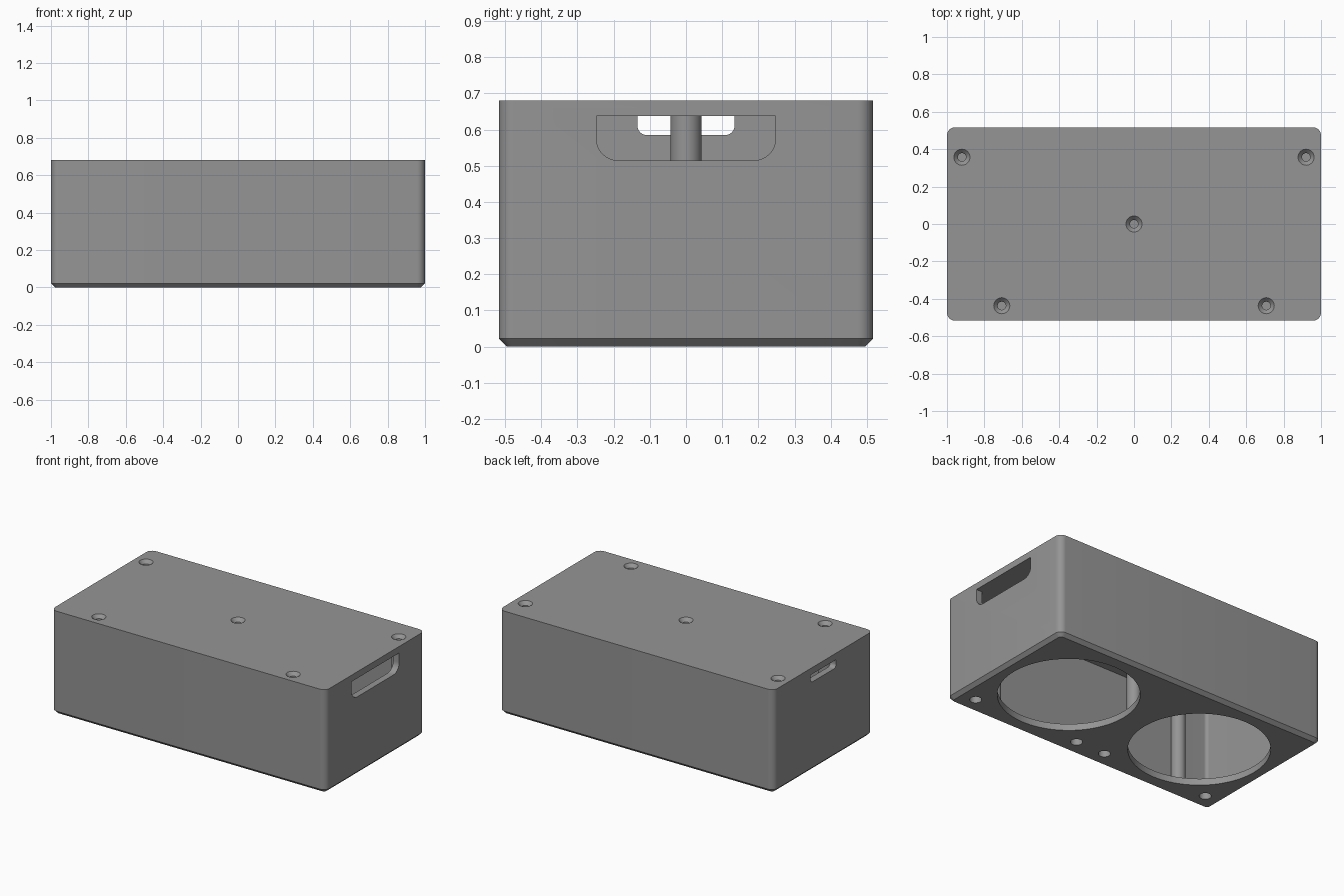
import bpy, bmesh, math

if "Cube" in bpy.data.objects:
    bpy.data.objects.remove(bpy.data.objects["Cube"])

W, D, H = 1.0, 0.517, 0.68      # half width, half depth, height
T, CH = 0.043, 0.022            # wall thickness, bottom chamfer
LID = H - T                     # underside of the top panel

grey = bpy.data.materials.new("grey plastic")
grey.diffuse_color = (0.3, 0.3, 0.3, 1)
grey.use_nodes = True
grey.node_tree.nodes["Principled BSDF"].inputs["Base Color"].default_value = grey.diffuse_color


def rounded(hw, hh, radii, n=8):
    """Rounded rectangle outline; radii run from the +,+ corner anticlockwise."""
    pts = []
    signs = [(1, 1), (-1, 1), (-1, -1), (1, -1)]
    for k, ((sx, sy), r) in enumerate(zip(signs, radii)):
        cx, cy = sx * (hw - r), sy * (hh - r)
        if r == 0:
            pts.append((cx, cy))
            continue
        for i in range(n + 1):
            a = math.pi / 2 * (k + i / n)
            pts.append((cx + r * math.cos(a), cy + r * math.sin(a)))
    return pts


def circle(r, x=0, y=0, n=32):
    return [(x + r * math.cos(2 * math.pi * i / n),
             y + r * math.sin(2 * math.pi * i / n)) for i in range(n)]


def loft(name, rings):
    """Closed solid through rings of 3D points with equal counts."""
    bm = bmesh.new()
    loops = [[bm.verts.new(p) for p in ring] for ring in rings]
    n = len(loops[0])
    for a, b in zip(loops, loops[1:]):
        for i in range(n):
            j = (i + 1) % n
            bm.faces.new((a[i], a[j], b[j], b[i]))
    bm.faces.new(loops[0][::-1])
    bm.faces.new(loops[-1])
    bmesh.ops.recalc_face_normals(bm, faces=bm.faces)
    mesh = bpy.data.meshes.new(name)
    bm.to_mesh(mesh)
    bm.free()
    mesh.materials.append(grey)
    ob = bpy.data.objects.new(name, mesh)
    bpy.context.collection.objects.link(ob)
    return ob


def at_z(pts, z):
    return [(x, y, z) for x, y in pts]


def cylinder(name, x, y, r, z0, z1, n=32):
    pts = circle(r, x, y, n)
    return loft(name, [at_z(pts, z0), at_z(pts, z1)])


def combine(target, tool, operation):
    mod = target.modifiers.new(operation.lower(), 'BOOLEAN')
    mod.operation, mod.solver, mod.object = operation, 'EXACT', tool
    bpy.context.view_layer.objects.active = target
    bpy.ops.object.modifier_apply(modifier=mod.name)
    bpy.data.objects.remove(tool)


# Outer body with rounded upright corners and a chamfered foot
R = 0.043
outer = rounded(W, D, [R] * 4)
box = loft("speaker_enclosure", [
    at_z(rounded(W - CH, D - CH, [R - CH] * 4), 0),
    at_z(outer, CH), at_z(outer, H)])

# Hollow interior
inner = rounded(W - T, D - T, [0.022] * 4)
combine(box, loft("cavity", [at_z(inner, T), at_z(inner, LID)]), 'DIFFERENCE')

# Screw posts joined to floor and top panel
screws = [(0, 0), (0.92, 0.357), (-0.92, 0.357), (0.707, -0.437), (-0.707, -0.437)]
for x, y in screws:
    combine(box, cylinder("post", x, y, 0.043, T / 2, LID + T / 2), 'UNION')

# Countersunk blind screw holes in the top
for x, y in screws:
    profile = [(0.022, 0.42), (0.022, H - 0.022), (0.043, H), (0.043, H + 0.02)]
    tool = loft("screw", [at_z(circle(r, x, y), z) for r, z in profile])
    combine(box, tool, 'DIFFERENCE')

# Large driver openings and small mounting holes through the floor
for s in (-1, 1):
    combine(box, cylinder("driver", s * 0.5, 0, 0.42, -0.1, T + 0.01, 96), 'DIFFERENCE')
    for x in (0.107, 0.88):
        combine(box, cylinder("mount", s * x, -0.398, 0.036, -0.1, T + 0.01), 'DIFFERENCE')

# End wall slots, square at the top and rounded below
for s, hw, z0, r in ((1, 0.248, 0.515, 0.06), (-1, 0.134, 0.585, 0.025)):
    hh = (LID - z0) / 2
    pts = rounded(hw, hh, [0, 0, r, r])
    tool = loft("slot", [[(s * x, y, z + z0 + hh) for y, z in pts]
                         for x in (W - T - 0.005, W + 0.1)])
    combine(box, tool, 'DIFFERENCE')

# Smooth curved walls, crisp edges
bpy.ops.object.select_all(action='DESELECT')
box.select_set(True)
bpy.context.view_layer.objects.active = box
bpy.ops.object.shade_smooth_by_angle(angle=math.radians(30))
